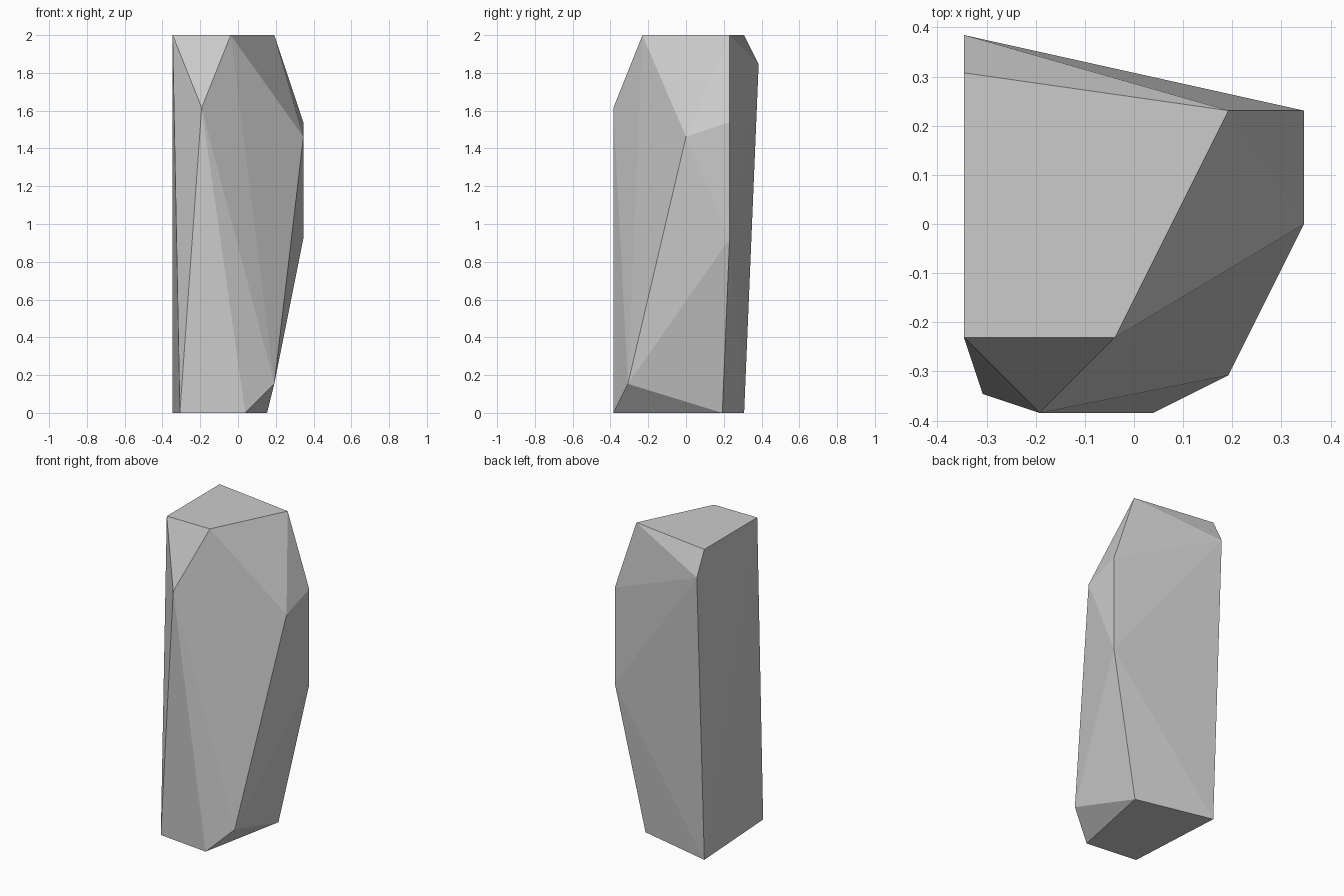
import bpy, bmesh, math

if "Cube" in bpy.data.objects:
    bpy.data.objects.remove(bpy.data.objects["Cube"])

U = 2 / 52  # grid step of the rock's facets

# Corner points of the standing stone, in grid steps
base = [(-9, 8, 0), (4, 5, 0), (1, -10, 0), (-8, -9, 0)]
chips = [(5, -8, 4), (9, 6, 24), (9, 0, 38), (9, 6, 40), (-5, -10, 42), (-9, 10, 48)]
crown = [(-9, 8, 52), (5, 6, 52), (-1, -6, 52), (-9, -6, 52)]

# Standing stone: convex block wrapped around the corners
bm = bmesh.new()
for p in base + chips + crown:
    bm.verts.new([c * U for c in p])
bmesh.ops.convex_hull(bm, input=bm.verts[:])
bmesh.ops.dissolve_limit(bm, angle_limit=math.radians(0.5), verts=bm.verts[:], edges=bm.edges[:])
bmesh.ops.recalc_face_normals(bm, faces=bm.faces[:])

mesh = bpy.data.meshes.new("standing_stone")
bm.to_mesh(mesh)
bm.free()
stone = bpy.data.objects.new("standing_stone", mesh)
bpy.context.collection.objects.link(stone)
